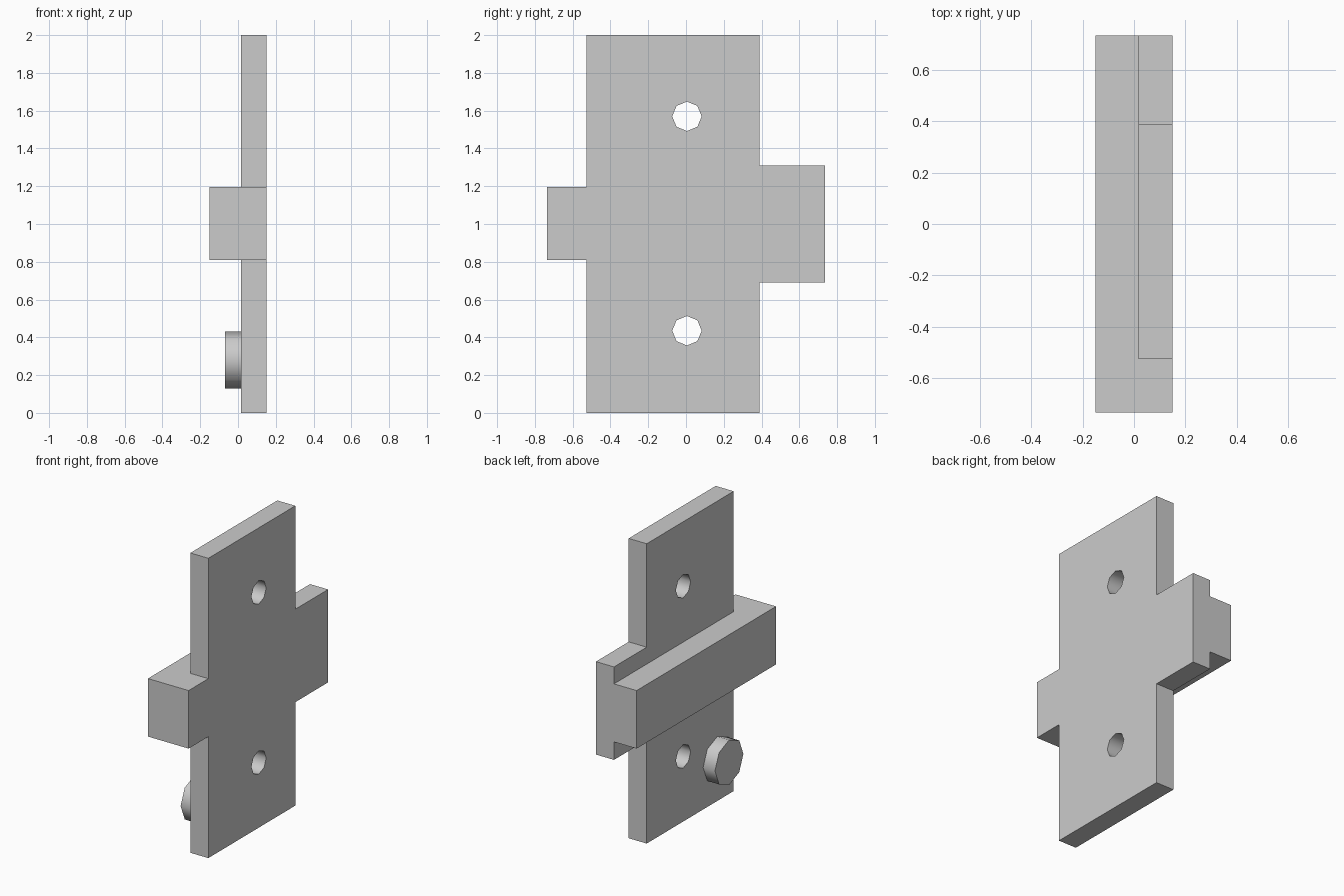
import bpy
import bmesh
import math
from mathutils import Vector, Matrix

if "Cube" in bpy.data.objects:
    bpy.data.objects.remove(bpy.data.objects["Cube"])

X_FRONT, X_MID, X_BACK = 0.15, 0.017, -0.15


def prism(name, points, offset):
    """Extrude a closed outline of 3D points along offset."""
    bm = bmesh.new()
    face = bm.faces.new([bm.verts.new(p) for p in points])
    new = bmesh.ops.extrude_face_region(bm, geom=[face], use_keep_orig=True)["geom"]
    bmesh.ops.translate(bm, vec=Vector(offset),
                        verts=[v for v in new if isinstance(v, bmesh.types.BMVert)])
    bmesh.ops.recalc_face_normals(bm, faces=bm.faces[:])
    mesh = bpy.data.meshes.new(name)
    bm.to_mesh(mesh)
    bm.free()
    obj = bpy.data.objects.new(name, mesh)
    bpy.context.collection.objects.link(obj)
    return obj


def disc(name, x0, x1, y, z, r, sides=8):
    """Low-sided cylinder along x with corners on the y and z axes."""
    ring = [(x0, y + r * math.cos(2 * math.pi * i / sides),
             z + r * math.sin(2 * math.pi * i / sides)) for i in range(sides)]
    return prism(name, ring, (x1 - x0, 0, 0))


def smooth(obj):
    bpy.ops.object.select_all(action='DESELECT')
    obj.select_set(True)
    bpy.context.view_layer.objects.active = obj
    bpy.ops.object.shade_smooth_by_angle(angle=math.radians(50))


# upright plate with the wide tab on one side
plate_outline = [(-0.527, 0), (0.39, 0), (0.39, 0.69), (0.735, 0.69),
                 (0.735, 1.31), (0.39, 1.31), (0.39, 2), (-0.527, 2)]
plate = prism("plate", [(X_MID, y, z) for y, z in plate_outline],
              (X_FRONT - X_MID, 0, 0))

# two screw holes through the plate
for z in (0.435, 1.57):
    cutter = disc("hole_cutter", X_MID - 0.1, X_FRONT + 0.1, 0.005, z, 0.078)
    cutter.hide_render = True
    mod = plate.modifiers.new("hole", 'BOOLEAN')
    mod.operation = 'DIFFERENCE'
    mod.solver = 'EXACT'
    mod.object = cutter
    bpy.context.view_layer.objects.active = plate
    bpy.ops.object.modifier_apply(modifier=mod.name)
    bpy.data.objects.remove(cutter)
smooth(plate)

# crossbar behind the plate, full depth at its free end
bar_outline = [(X_BACK, -0.735), (X_FRONT, -0.735), (X_FRONT, -0.527),
               (X_MID, -0.527), (X_MID, 0.735), (X_BACK, 0.735)]
prism("crossbar", [(x, y, 0.81) for x, y in bar_outline], (0, 0, 0.387))

# round stud on the back of the plate
smooth(disc("stud", -0.07, X_MID, -0.355, 0.28, 0.15))
